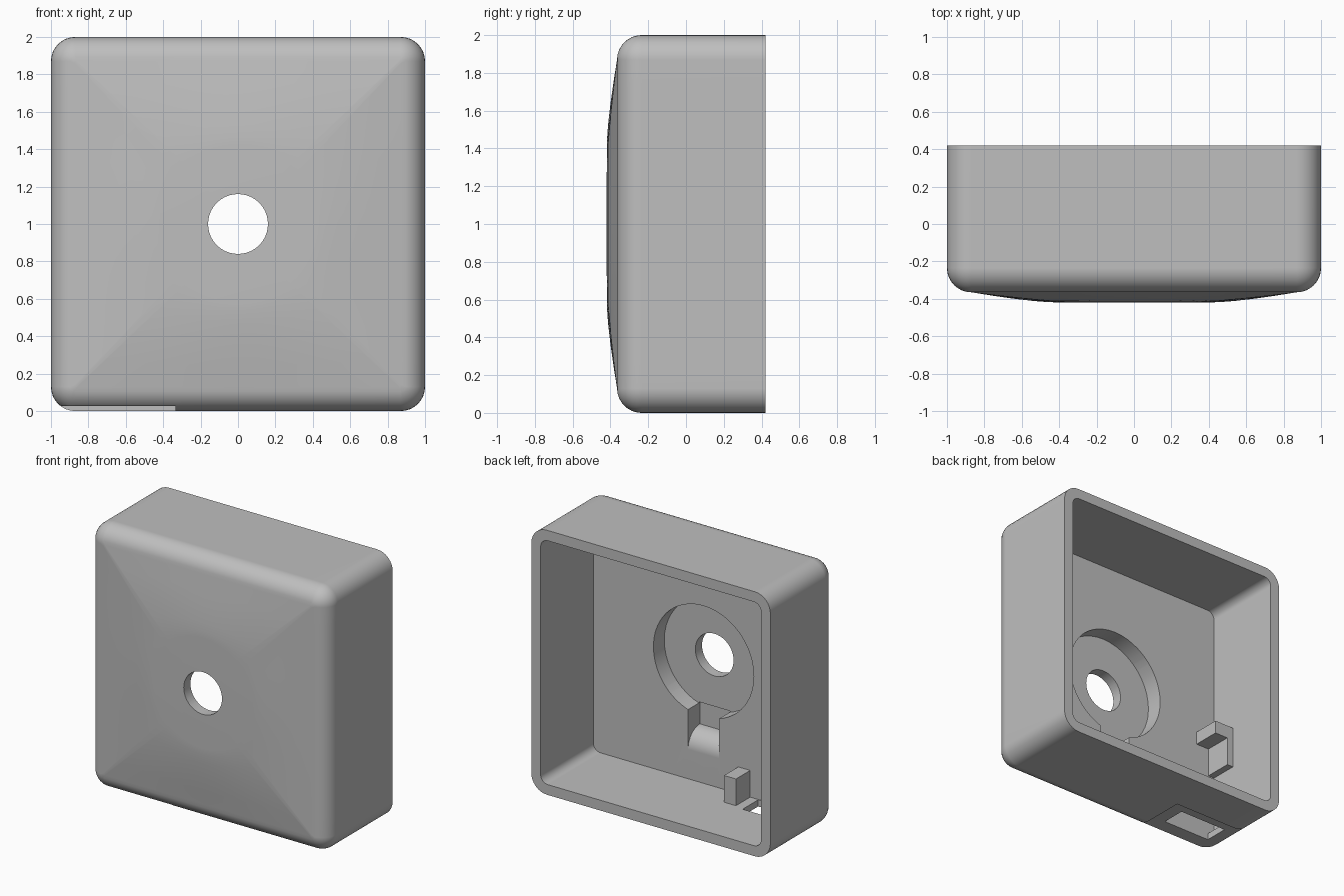
import bpy, bmesh
from math import pi, sin, cos, radians
from mathutils import Vector

cube = bpy.data.objects.get("Cube")
if cube:
    bpy.data.objects.remove(cube, do_unlink=True)

grey = bpy.data.materials.new("light grey")
grey.use_nodes = True
grey.diffuse_color = (0.52, 0.52, 0.52, 1)
grey.node_tree.nodes["Principled BSDF"].inputs["Base Color"].default_value = grey.diffuse_color

CORNER, SIDE = 8, 12            # segments per corner arc and per straight side
MID = 1.0                       # height of the centre
FRONT, BACK, INNER, RECESS = -0.365, 0.42, -0.21, -0.34


def rounded_square(half, r):
    """Outline of a rounded square, in x and z about the centre."""
    pts = []
    for q in range(4):
        a0 = q * pi / 2
        arc = [Vector((half - r + r * cos(t), half - r + r * sin(t)))
               for t in (k * pi / 2 / CORNER for k in range(CORNER + 1))]
        end = Vector((-(half - r), half))
        side = [arc[-1].lerp(end, k / SIDE) for k in range(1, SIDE)]
        for p in arc + side:
            pts.append(Vector((p.x * cos(a0) - p.y * sin(a0), p.x * sin(a0) + p.y * cos(a0))))
    return pts


def circle(r):
    return [p.normalized() * r for p in rounded_square(1, 0.13)]


def blend(a, b, t):
    return [p.lerp(q, t) for p, q in zip(a, b)]


def finish(name, bm):
    bmesh.ops.recalc_face_normals(bm, faces=bm.faces)
    mesh = bpy.data.meshes.new(name)
    bm.to_mesh(mesh)
    bm.free()
    obj = bpy.data.objects.new(name, mesh)
    mesh.materials.append(grey)
    bpy.context.collection.objects.link(obj)
    return obj


def extrude_x(name, profile, x0, x1):
    """Prism from a (y, z) profile between two x positions."""
    bm = bmesh.new()
    face = bm.faces.new([bm.verts.new((x0, y, z)) for y, z in profile])
    new = bmesh.ops.extrude_face_region(bm, geom=[face])["geom"]
    moved = [v for v in new if isinstance(v, bmesh.types.BMVert)]
    bmesh.ops.translate(bm, verts=moved, vec=(x1 - x0, 0, 0))
    return finish(name, bm)


def box(name, x0, x1, y0, y1, z0, z1):
    return extrude_x(name, [(y0, z0), (y1, z0), (y1, z1), (y0, z1)], x0, x1)


# Housing: one closed skin of rings, outside from the rim to the hole, then back inside
rings = [(rounded_square(1, 0.13), BACK)]
for k in range(9):
    a = k * pi / 16
    rings.append((rounded_square(0.87 + 0.13 * cos(a), max(0.01, 0.13 * cos(a))),
                  FRONT + 0.13 - 0.13 * sin(a)))
square, disc = rounded_square(0.87, 0.01), circle(0.42)
for t, rise in ((0.25, 0.018), (0.5, 0.034), (0.75, 0.047), (0.9, 0.052), (1, 0.054)):
    rings.append((blend(square, disc, t), FRONT - rise))
rings += [(circle(0.16), -0.42), (circle(0.16), RECESS),
          (disc, RECESS), (disc, INNER),
          (rounded_square(0.922, 0.06), INNER), (rounded_square(0.922, 0.06), BACK)]

bm = bmesh.new()
loops = [[bm.verts.new((p.x, y, MID + p.y)) for p in pts] for pts, y in rings]
for a, b in zip(loops, loops[1:] + loops[:1]):
    for i in range(len(a)):
        j = (i + 1) % len(a)
        bm.faces.new((a[i], a[j], b[j], b[i]))
housing = finish("housing", bm)

# Cutters: cable channel with a rounded ramp, shallow underside step, floor slot
ramp = [(-0.35 + 0.14 * cos(k * pi / 20), 0.30 + 0.14 * sin(k * pi / 20)) for k in range(11)]
cutters = [
    extrude_x("channel_cutter", ramp + [(-0.35, 0.61), (-0.15, 0.61), (-0.15, 0.30)], -0.13, 0.13),
    box("underside_step_cutter", -1.1, -0.335, -0.6, 0.08, -0.1, 0.028),
    box("floor_slot_cutter", -0.86, -0.46, -0.205, -0.02, -0.1, 0.15),
]
bpy.context.view_layer.objects.active = housing
for cutter in cutters:
    mod = housing.modifiers.new("cut", 'BOOLEAN')
    mod.operation = 'DIFFERENCE'
    mod.solver = 'EXACT'
    mod.object = cutter
    bpy.ops.object.modifier_apply(modifier=mod.name)
for cutter in cutters:
    bpy.data.objects.remove(cutter, do_unlink=True)

bpy.ops.object.select_all(action='DESELECT')
housing.select_set(True)
bpy.ops.object.shade_smooth_by_angle(angle=radians(30))
weighted = housing.modifiers.new("weighted normals", 'WEIGHTED_NORMAL')
weighted.keep_sharp = True

# Inner parts: floor stop beside the slot, and an L-shaped hook on the side wall
box("floor_stop", -0.39, -0.29, INNER - 0.01, -0.04, 0.06, 0.28)
box("hook_post", -0.93, -0.87, INNER - 0.01, 0.0, 0.56, 0.88)
box("hook_lip", -0.88, -0.76, INNER - 0.01, 0.0, 0.78, 0.88)
